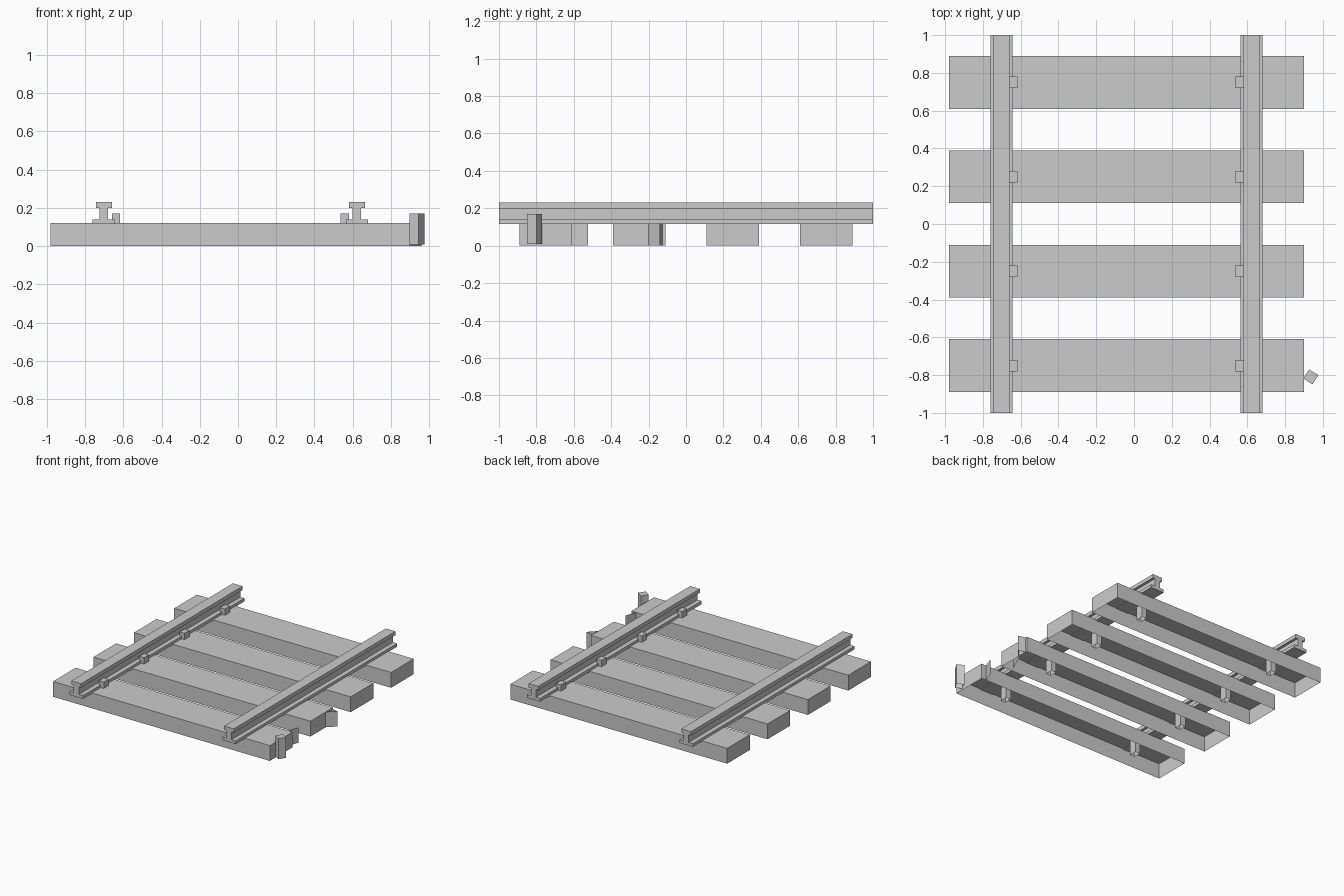
import bpy, bmesh, math
from mathutils import Matrix

if "Cube" in bpy.data.objects:
    bpy.data.objects.remove(bpy.data.objects["Cube"])


def finish(name, bm):
    me = bpy.data.meshes.new(name)
    bm.to_mesh(me)
    bm.free()
    ob = bpy.data.objects.new(name, me)
    bpy.context.collection.objects.link(ob)
    return ob


def open_box(name, x0, x1, y0, y1, z0, z1, angle=0.0):
    """Box without its bottom face, optionally turned about z."""
    bm = bmesh.new()
    bmesh.ops.create_cube(bm, size=1)
    bm.normal_update()
    bottom = [f for f in bm.faces if f.normal.z < -0.5]
    bmesh.ops.delete(bm, geom=bottom, context='FACES')
    mat = (Matrix.Translation(((x0 + x1) / 2, (y0 + y1) / 2, (z0 + z1) / 2))
           @ Matrix.Rotation(angle, 4, 'Z')
           @ Matrix.Diagonal((x1 - x0, y1 - y0, z1 - z0, 1)))
    bmesh.ops.transform(bm, matrix=mat, verts=bm.verts)
    return finish(name, bm)


def rail(name, cx):
    """I-shaped rail section extruded along y."""
    half = [(0.058, 0.115), (0.058, 0.14), (0.022, 0.14),
            (0.022, 0.20), (0.042, 0.20), (0.042, 0.23)]
    outline = half + [(-x, z) for x, z in reversed(half)]
    bm = bmesh.new()
    face = bm.faces.new([bm.verts.new((cx + x, -1, z)) for x, z in outline])
    res = bmesh.ops.extrude_face_region(bm, geom=[face], use_keep_orig=True)
    verts = [v for v in res['geom'] if isinstance(v, bmesh.types.BMVert)]
    bmesh.ops.translate(bm, verts=verts, vec=(0, 2, 0))
    bmesh.ops.recalc_face_normals(bm, faces=bm.faces)
    return finish(name, bm)


def upright_panel(name, path, z0, z1):
    """Thin strip of vertical faces following a plan path."""
    bm = bmesh.new()
    cols = [(bm.verts.new((x, y, z0)), bm.verts.new((x, y, z1))) for x, y in path]
    for a, b in zip(cols, cols[1:]):
        bm.faces.new((a[0], b[0], b[1], a[1]))
    return finish(name, bm)


# Sleepers, with a pair of rail spikes driven through each
for i, y in enumerate((-0.75, -0.25, 0.25, 0.75), 1):
    open_box(f"sleeper_{i}", -0.98, 0.90, y - 0.14, y + 0.14, 0, 0.12)
    open_box(f"spike_left_{i}", -0.66, -0.617, y - 0.03, y + 0.03, 0.01, 0.17)
    open_box(f"spike_right_{i}", 0.537, 0.58, y - 0.03, y + 0.03, 0.01, 0.17)

# Rails
rail("rail_left", -0.702)
rail("rail_right", 0.622)

# Loose marker post beside the first sleeper
open_box("marker_post", 0.907, 0.965, -0.838, -0.78, 0.01, 0.17, math.radians(-32))

# Splintered side panels at the second sleeper's end
upright_panel("splinter_panel", [(0.82, -0.36), (0.88, -0.22), (0.96, -0.14), (0.88, -0.12)], 0, 0.12)
upright_panel("splinter_panel_small", [(0.86, -0.61), (0.89, -0.525)], 0, 0.12)
